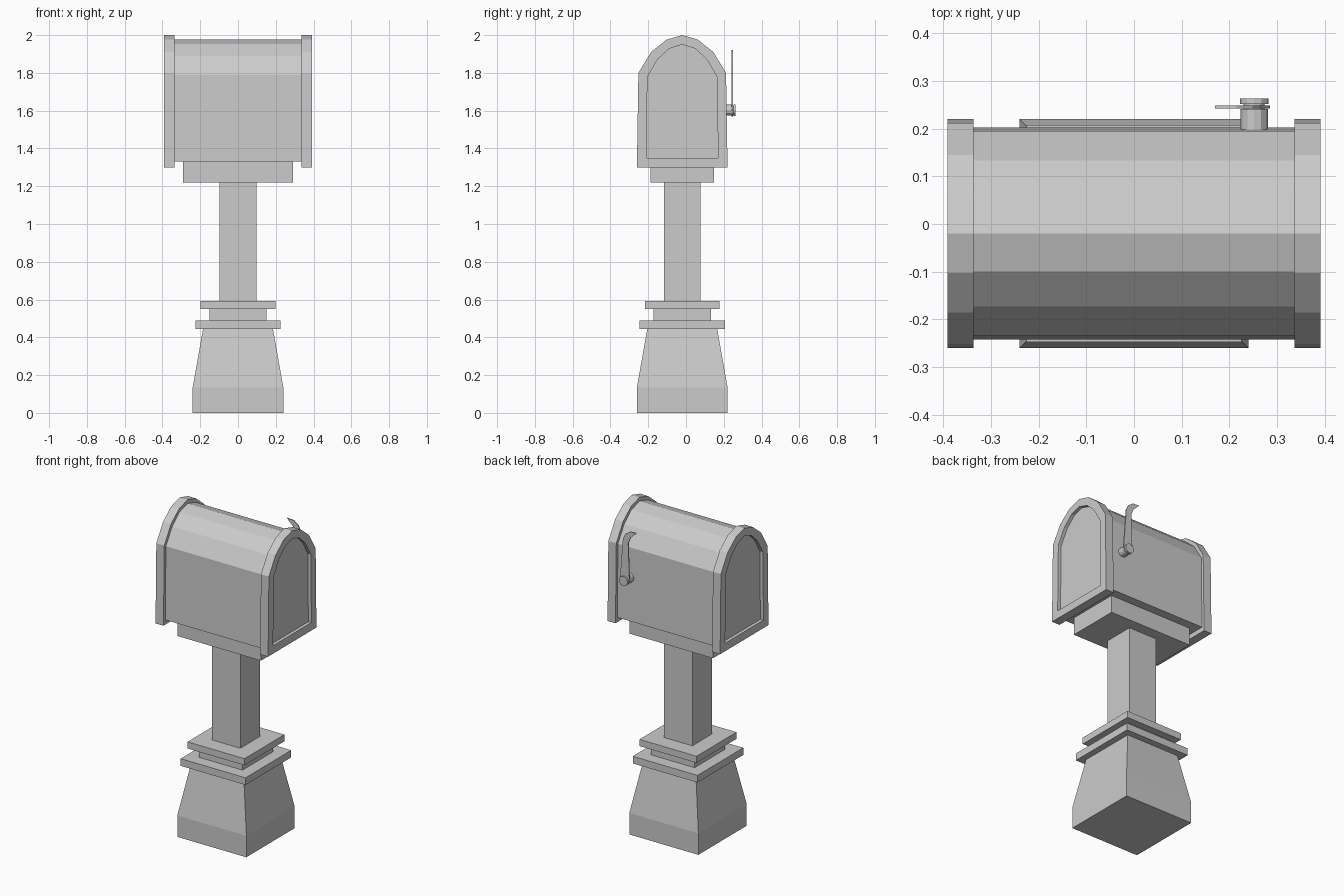
import bpy, bmesh
from math import cos, sin, pi

if "Cube" in bpy.data.objects:
    bpy.data.objects.remove(bpy.data.objects["Cube"])

CY = -0.02  # centre line of everything except the flag


def loft(name, loops):
    """Skin between equal-length loops of points and cap both ends."""
    bm = bmesh.new()
    rings = [[bm.verts.new(p) for p in loop] for loop in loops]
    n = len(rings[0])
    for a, b in zip(rings, rings[1:]):
        for i in range(n):
            j = (i + 1) % n
            bm.faces.new((a[i], a[j], b[j], b[i]))
    bm.faces.new(rings[0])
    bm.faces.new(rings[-1])
    bmesh.ops.recalc_face_normals(bm, faces=bm.faces)
    mesh = bpy.data.meshes.new(name)
    bm.to_mesh(mesh)
    bm.free()
    obj = bpy.data.objects.new(name, mesh)
    bpy.context.collection.objects.link(obj)
    return obj


def rect(hx, hy, z):
    return [(sx * hx, CY + sy * hy, z) for sx, sy in ((-1, -1), (1, -1), (1, 1), (-1, 1))]


def arch(half, x):
    """Mirror a half profile (offset, z) that ends at the peak."""
    full = half + [(-o, z) for o, z in reversed(half[:-1])]
    return [(x, CY + o, z) for o, z in full]


def disc(r, y, n=12):
    return [(0.252 + r * cos(2 * pi * i / n), y, 1.603 + r * sin(2 * pi * i / n)) for i in range(n)]


# pedestal and post
loft("pedestal", [rect(0.24, 0.24, 0), rect(0.24, 0.24, 0.135), rect(0.185, 0.185, 0.445)])
for name, hx, hy, z0, z1 in (
    ("lower_collar", 0.225, 0.227, 0.445, 0.49),
    ("collar_neck", 0.152, 0.152, 0.49, 0.55),
    ("upper_collar", 0.198, 0.198, 0.55, 0.592),
    ("post", 0.098, 0.097, 0.592, 1.22),
    ("box_support", 0.29, 0.167, 1.22, 1.33),
):
    loft(name, [rect(hx, hy, z0), rect(hx, hy, z1)])

# box body
body = [(0.222, 1.33), (0.215, 1.79), (0.153, 1.89), (0.08, 1.953), (0, 1.976)]
loft("box_body", [arch(body, -0.34), arch(body, 0.34)])

# end frames with recessed panels
outer = [(0.24, 1.30), (0.232, 1.80), (0.165, 1.91), (0.083, 1.976), (0, 2.0)]
inner = [(0.19, 1.35), (0.184, 1.78), (0.13, 1.872), (0.068, 1.929), (0, 1.95)]
for side, s in (("left", -1), ("right", 1)):
    loft(side + "_end", [arch(outer, s * 0.336), arch(outer, s * 0.391),
                         arch(inner, s * 0.391), arch(inner, s * 0.37)])

# flag pivot, plate and knob
loft("flag_pivot", [disc(0.029, 0.195), disc(0.029, 0.241)])
loft("flag_knob", [disc(0.022, 0.24), disc(0.022, 0.252), disc(0.03, 0.252), disc(0.03, 0.263)])
flag = [(0.285, 1.61), (0.265, 1.86), (0.248, 1.895), (0.215, 1.918), (0.17, 1.92),
        (0.212, 1.88), (0.228, 1.84), (0.22, 1.61), (0.231, 1.581), (0.252, 1.57), (0.274, 1.581)]
loft("flag", [[(x, y, z) for x, z in flag] for y in (0.242, 0.248)])
